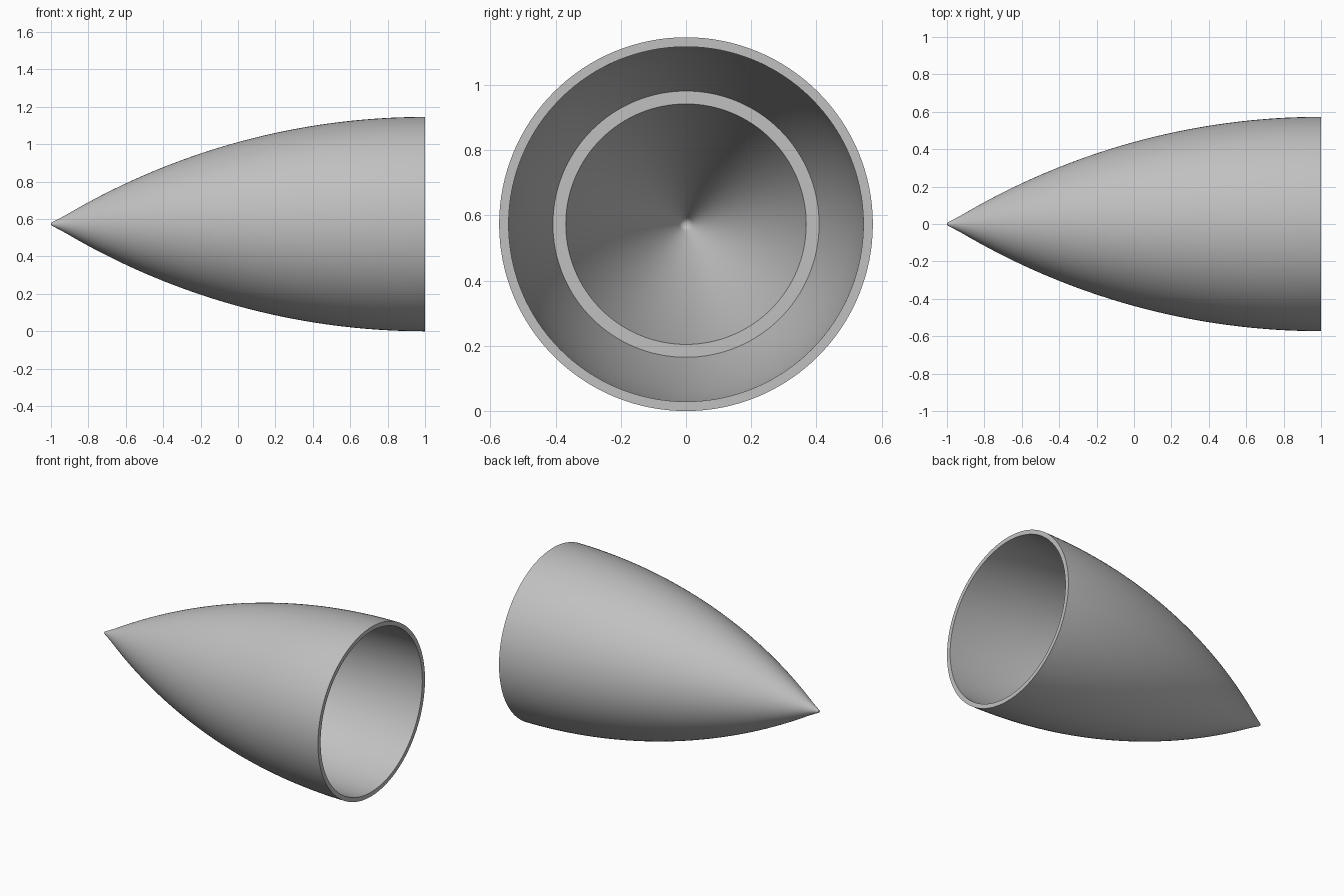
import bpy, bmesh, math
from mathutils import Vector

if "Cube" in bpy.data.objects:
    bpy.data.objects.remove(bpy.data.objects["Cube"], do_unlink=True)

LENGTH, RADIUS, SIDES = 2.0, 0.573, 128
THIN, THICK = 0.029, 0.067          # wall thickness aft and forward of the step
ARC = (RADIUS ** 2 + LENGTH ** 2) / (2 * RADIUS)

grey = bpy.data.materials.new("light grey")
grey.use_nodes = True
colour = (0.53, 0.53, 0.53, 1)
grey.diffuse_color = colour
grey.node_tree.nodes["Principled BSDF"].inputs["Base Color"].default_value = colour


def ogive(x, wall=0.0):
    """Radius of the tangent arc at x, moved inward by the wall thickness."""
    return math.sqrt((ARC - wall) ** 2 - (1 - x) ** 2) - (ARC - RADIUS)


def arc(start, end, wall=0.0, steps=24):
    xs = [start + (end - start) * i / steps for i in range(steps + 1)]
    return [(x, max(ogive(x, wall), 0)) for x in xs]


# Blunted tip, outer skin, rim, thin aft wall, step, thick forward wall
cavity_tip = 1 - math.sqrt((ARC - THICK) ** 2 - (ARC - RADIUS) ** 2)
profile = [(-1, 0), (-0.997, 0.008), (-0.985, 0.014), (-0.96, 0.027)]
profile += arc(-0.92, 1, steps=40)
profile += arc(1, 0, THIN)
profile += arc(0, cavity_tip + 0.0001, THICK)[:-1] + [(cavity_tip, 0)]

# Revolve the profile about the long axis
bm = bmesh.new()
verts = [bm.verts.new((x, 0, r)) for x, r in profile]
edges = [bm.edges.new(pair) for pair in zip(verts, verts[1:])]
bmesh.ops.spin(bm, geom=verts + edges, cent=Vector(), axis=(1, 0, 0),
               angle=math.tau, steps=SIDES, use_merge=False)
bmesh.ops.remove_doubles(bm, verts=bm.verts, dist=0.0002)
bmesh.ops.recalc_face_normals(bm, faces=bm.faces)
mesh = bpy.data.meshes.new("nose_cone")
bm.to_mesh(mesh)
bm.free()
mesh.materials.append(grey)

nose_cone = bpy.data.objects.new("nose_cone", mesh)
nose_cone.location.z = RADIUS
bpy.context.collection.objects.link(nose_cone)
bpy.ops.object.select_all(action="DESELECT")
nose_cone.select_set(True)
bpy.context.view_layer.objects.active = nose_cone
bpy.ops.object.shade_smooth_by_angle(angle=math.radians(35))
